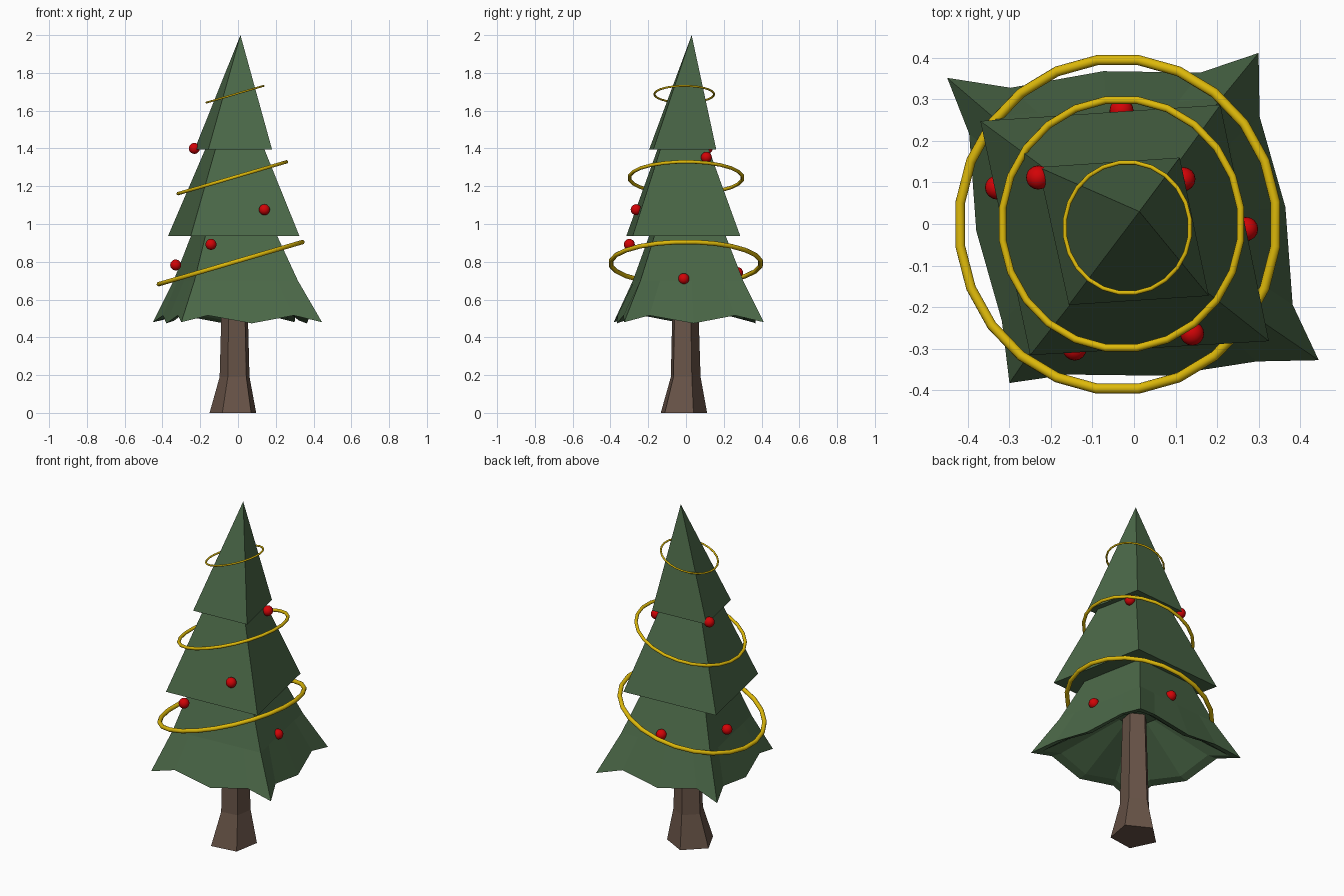
import bpy, bmesh, math
from mathutils import Vector

if "Cube" in bpy.data.objects:
    bpy.data.objects.remove(bpy.data.objects["Cube"])


def material(name, rgb):
    m = bpy.data.materials.new(name)
    m.diffuse_color = (*rgb, 1)
    m.use_nodes = True
    m.node_tree.nodes["Principled BSDF"].inputs["Base Color"].default_value = m.diffuse_color
    return m


GREEN = material("needle green", (0.070, 0.138, 0.064))
BROWN = material("bark brown", (0.14, 0.088, 0.064))
GOLD = material("gold", (0.72, 0.48, 0.003))
RED = material("red", (0.65, 0.001, 0.002))


def loft(name, rings, mat):
    """Skin a list of rings; a one-point ring is a tip, and open ends get caps."""
    bm = bmesh.new()
    loops = [[bm.verts.new(p) for p in r] for r in rings]
    for a, b in zip(loops, loops[1:]):
        n = max(len(a), len(b))
        for i in range(n):
            j = (i + 1) % n
            if len(b) == 1:
                bm.faces.new((a[i], a[j], b[0]))
            else:
                bm.faces.new((a[i], a[j], b[j], b[i]))
    for end in (loops[0], loops[-1]):
        if len(end) > 2:
            bm.faces.new(end)
    bmesh.ops.recalc_face_normals(bm, faces=bm.faces)
    me = bpy.data.meshes.new(name)
    bm.to_mesh(me)
    bm.free()
    me.materials.append(mat)
    ob = bpy.data.objects.new(name, me)
    bpy.context.collection.objects.link(ob)
    return ob


def at(points, z, s=1.0, c=(0, 0)):
    return [(c[0] + x * s, c[1] + y * s, z) for x, y in points]


# Trunk: five-sided with a flared foot
pentagon = [(math.cos(math.radians(-46 + 72 * i)), math.sin(math.radians(-46 + 72 * i)))
            for i in range(5)]
loft("trunk", [at(pentagon, 0, 0.131, (-0.0215, -0.018)),
               at(pentagon, 0.19, 0.084, (-0.0145, -0.006)),
               at(pentagon, 0.75, 0.068, (-0.015, -0.008))], BROWN)

# Upper two tiers: leaning square pyramids
top = [(-0.23, 0.137), (-0.157, -0.195), (0.18, -0.173), (0.11, 0.16)]
mid = [(-0.37, 0.248), (-0.25, -0.316), (0.325, -0.282), (0.208, 0.287)]
loft("top_branches", [at(top, 1.395), [(0.013, 0.03, 2.0)]], GREEN)
loft("middle_branches", [at(mid, 0.937), at(mid, 1.48, 0.35, (-0.008, -0.01))], GREEN)

# Bottom tier: square with notched hem (corner, notch, middle point, notch)
low = [(-0.45, 0.352), (-0.30, -0.383), (0.445, -0.328), (0.30, 0.412)]
pushes = [(0.025, -0.005, 0.012), (0.01, -0.01, 0.008),
          (0.036, 0.008, 0.027), (0.036, 0.014, 0.036)]
hem, square = [], []
for i in range(4):
    a, b = Vector(low[i]), Vector(low[(i + 1) % 4])
    inward = Vector((-(b - a).y, (b - a).x)).normalized()
    p1, p2, p3 = pushes[i]
    for t, push, z in ((0, 0, 0.48), (0.19, p1, 0.516), (0.5, p2, 0.474), (0.8, p3, 0.516)):
        q = a.lerp(b, t)
        p = q + inward * push
        square.append((q.x, q.y))
        hem.append((p.x, p.y, z))
rim = [(x * 0.89, y * 0.89, z + 0.014) for x, y, z in hem]
loft("bottom_branches", [at(square, 0.72, 0.2, (-0.018, 0)), rim, hem,
                         at(square, 0.7, 0.735, (-0.01, 0)),
                         at(square, 1.0, 0.45, (-0.022, 0))], GREEN)

# Tilted garland rings
for name, loc, R, r in (("lower_garland", (-0.039, -0.001, 0.793), 0.399, 0.0122),
                        ("middle_garland", (-0.030, 0, 1.245), 0.301, 0.0092),
                        ("upper_garland", (-0.016, -0.009, 1.687), 0.158, 0.0052)):
    bpy.ops.mesh.primitive_torus_add(major_segments=24, minor_segments=10,
                                     major_radius=R, minor_radius=r, location=loc,
                                     rotation=(0, -0.285, 0))
    ob = bpy.context.object
    ob.name = name
    for v in ob.data.vertices:  # half-step turn so flats face the axes
        c, s = math.cos(math.pi / 24), math.sin(math.pi / 24)
        v.co = (v.co.x * c - v.co.y * s, v.co.x * s + v.co.y * c, v.co.z)
    ob.data.materials.append(GOLD)
    bpy.ops.object.shade_smooth()

# Baubles
for i, loc in enumerate([(-0.231, 0.112, 1.40), (0.14, -0.264, 1.076),
                         (-0.143, -0.300, 0.892), (-0.33, 0.088, 0.783),
                         (0.27, -0.012, 0.71), (-0.03, 0.273, 0.743),
                         (0.119, 0.108, 1.353)]):
    bpy.ops.mesh.primitive_uv_sphere_add(segments=16, ring_count=10, radius=0.029, location=loc)
    ob = bpy.context.object
    ob.name = f"bauble_{i + 1}"
    ob.data.materials.append(RED)
    bpy.ops.object.shade_smooth()
